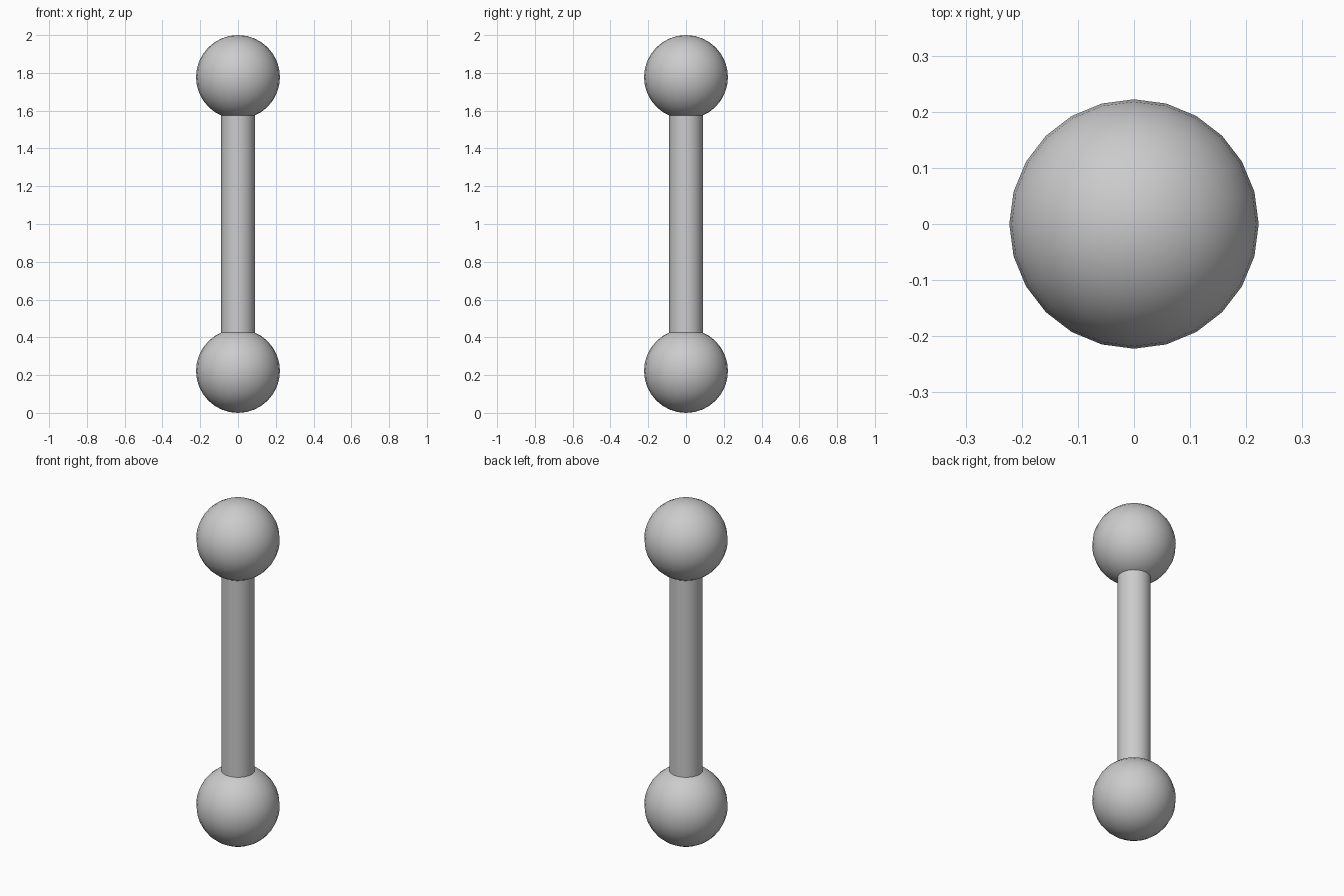
import bpy

if "Cube" in bpy.data.objects:
    bpy.data.objects.remove(bpy.data.objects["Cube"])

R_BALL = 0.2222
R_ROD = 0.089
Z_LOW, Z_HIGH = R_BALL, 2 - R_BALL


def smooth(name):
    ob = bpy.context.object
    ob.name = name
    bpy.ops.object.shade_smooth_by_angle()
    return ob


# Round end weights
for name, z in (("lower_ball", Z_LOW), ("upper_ball", Z_HIGH)):
    bpy.ops.mesh.primitive_uv_sphere_add(segments=24, ring_count=16,
                                         radius=R_BALL, location=(0, 0, z))
    smooth(name)

# Connecting rod, its ends sunk into the balls
bpy.ops.mesh.primitive_cylinder_add(vertices=24, radius=R_ROD,
                                    depth=Z_HIGH - Z_LOW - 0.22, location=(0, 0, 1))
smooth("connecting_rod")
